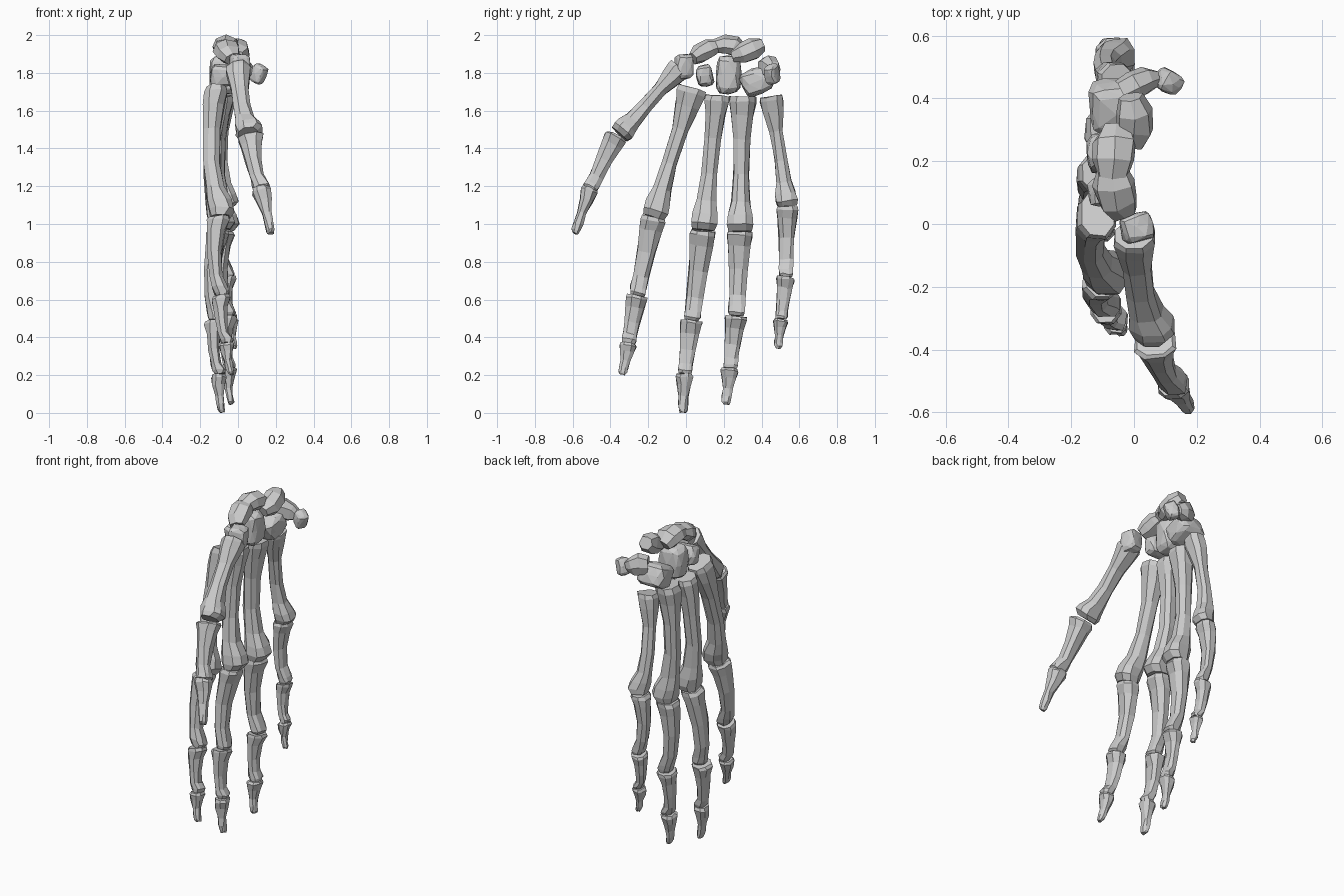
import bpy, bmesh, math, random
from mathutils import Vector, Euler

if "Cube" in bpy.data.objects:
    bpy.data.objects.remove(bpy.data.objects["Cube"])

random.seed(4)
X = Vector((1, 0, 0))


def finish(name, bm):
    bmesh.ops.recalc_face_normals(bm, faces=bm.faces)
    me = bpy.data.meshes.new(name)
    bm.to_mesh(me)
    bm.free()
    ob = bpy.data.objects.new(name, me)
    bpy.context.collection.objects.link(ob)
    return ob


def loft(name, rings, sides=8):
    """rings: (centre, width axis, depth axis, width, depth, palm groove)"""
    bm = bmesh.new()
    loops = []
    for c, u, v, w, d, groove in rings:
        loop = []
        for k in range(sides):
            a = math.tau * (k + 0.5) / sides
            cu, sv = math.cos(a), math.sin(a)
            # slightly boxy section, full width at the corners
            pu = math.copysign(abs(cu) ** 0.85, cu) * w * .535
            pv = math.copysign(abs(sv) ** 0.85, sv) * d * .535
            if sv > 0.8:
                pv -= groove * d
            p = c + u * pu + v * pv
            p += Vector([random.uniform(-.004, .004) for _ in range(3)])
            loop.append(bm.verts.new(p))
        loops.append(loop)
    for a, b in zip(loops, loops[1:]):
        for k in range(sides):
            n = (k + 1) % sides
            bm.faces.new((a[k], a[n], b[n], b[k]))
    bm.faces.new(loops[0][::-1])
    bm.faces.new(loops[-1])
    return finish(name, bm)


# Profiles: t along bone, width, depth, palm-side shift, groove
METACARPAL = [
    (0, .13, .11, 0, 0), (.04, .135, .125, 0, 0), (.14, .112, .11, 0, 0),
    (.32, .085, .09, 0, 0), (.58, .08, .085, 0, 0), (.78, .098, .10, .006, 0),
    (.88, .128, .14, .02, .06), (.95, .135, .145, .024, .06), (1, .118, .10, .006, 0)]
PROXIMAL = [
    (.01, .125, .10, 0, 0), (.05, .133, .12, 0, 0), (.17, .122, .098, 0, 0),
    (.45, .098, .078, 0, 0), (.75, .086, .068, 0, .05), (.89, .088, .088, .012, .12),
    (.96, .085, .094, .016, .15), (.995, .073, .07, .008, .1)]
MIDDLE = [
    (.01, .111, .09, 0, 0), (.06, .113, .102, 0, 0), (.25, .098, .074, 0, 0),
    (.55, .082, .058, 0, 0), (.8, .072, .056, 0, .05), (.93, .076, .076, .01, .12),
    (.995, .064, .058, .006, .1)]
DISTAL = [
    (0, .08, .065, 0, 0), (.08, .092, .08, 0, 0), (.28, .074, .064, 0, 0),
    (.55, .05, .042, 0, 0), (.78, .052, .038, 0, 0), (.93, .046, .034, 0, 0),
    (1, .03, .024, 0, 0)]


def bone(name, p0, p1, profile, scale=1.0, bow=0.0, base=1.0, depth=1.0):
    p0, p1 = Vector(p0), Vector(p1)
    axis = (p1 - p0).normalized()
    u = axis.cross(X).normalized()
    v = u.cross(axis).normalized()
    if v.x < 0:
        v = -v
    rings = []
    for t, w, d, shift, groove in profile:
        c = p0.lerp(p1, t) + v * (shift * scale - bow * 4 * t * (1 - t))
        k = scale * (base if t < .2 else 1)
        rings.append((c, u, v, w * k, d * scale * depth, groove))
    return loft(name, rings)


# Joint points from wrist to tip, scale, metacarpal base width factor
FINGERS = {
    "index": ([(-.115, .035, 1.72), (-.10, -.172, 1.038), (-.09, -.26, .618),
               (-.057, -.306, .368), (-.035, -.336, .205)], .98, 1.15),
    "middle": ([(-.11, .165, 1.68), (-.10, .092, .968), (-.125, .03, .49),
                (-.10, -.007, .205), (-.085, -.018, .001)], 1.0, .92),
    "ring": ([(-.085, .30, 1.675), (-.075, .286, .962), (-.055, .267, .513),
              (-.045, .233, .237), (-.036, .212, .045)], 1.0, 1.05),
    "little": ([(-.055, .45, 1.675), (-.065, .538, 1.095), (-.052, .529, .72),
                (-.032, .503, .495), (-.018, .487, .342)], .84, 1.1),
}
PARTS = [("metacarpal", METACARPAL, .034), ("proximal_phalanx", PROXIMAL, .03),
         ("middle_phalanx", MIDDLE, .016), ("distal_phalanx", DISTAL, .008)]
for finger, (joints, scale, base) in FINGERS.items():
    for i, (part, prof, bow) in enumerate(PARTS):
        bone(f"{finger}_{part}", joints[i], joints[i + 1], prof, scale, bow,
             base if i == 0 else 1.0)

# Thumb
bone("thumb_metacarpal", (0, -.035, 1.825), (.048, -.352, 1.475), METACARPAL, .9, .006, 1, 1.15)
bone("thumb_proximal_phalanx", (.065, -.368, 1.468), (.125, -.513, 1.18), PROXIMAL, .88, .01, 1, 1.25)
bone("thumb_distal_phalanx", (.12, -.508, 1.19), (.172, -.588, .95), DISTAL, .95, -.004, 1, 1.3)


def carpal(name, centre, size, rot=(0, 0, 0)):
    """faceted, boxy pebble"""
    bm = bmesh.new()
    bmesh.ops.create_icosphere(bm, subdivisions=2, radius=1)
    r = Euler([math.radians(a) for a in rot]).to_matrix()
    for vert in bm.verts:
        k = random.uniform(.96, 1.1)
        p = Vector([math.copysign(abs(q) ** .55, q) * s / 2 * k
                    for q, s in zip(vert.co, size)])
        vert.co = r @ p + Vector(centre)
    bmesh.ops.dissolve_limit(bm, angle_limit=math.radians(14),
                             verts=bm.verts, edges=bm.edges)
    return finish(name, bm)


def path_bone(name, pts):
    """loft through (x, y, z, across, depth) points"""
    cs = [Vector(p[:3]) for p in pts]
    rings = []
    for i, p in enumerate(pts):
        axis = (cs[min(i + 1, len(cs) - 1)] - cs[max(i - 1, 0)]).normalized()
        ref = Vector((0, 0, 1)) if abs(axis.x) > .7 else X
        u = axis.cross(ref).normalized()
        rings.append((cs[i], u, u.cross(axis).normalized(), p[3], p[4], 0))
    return loft(name, rings, 7)


# Wrist bones
carpal("trapezium", (.01, -.01, 1.835), (.105, .095, .13), (0, 0, 15))
carpal("trapezoid", (-.08, .10, 1.785), (.13, .088, .115), (10, 0, 0))
carpal("capitate", (-.075, .225, 1.79), (.15, .13, .2))
carpal("hamate", (-.055, .375, 1.755), (.17, .17, .135), (22, 0, 0))
path_bone("scaphoid", [(-.03, .035, 1.875, .06, .08), (-.05, .07, 1.90, .095, .12),
                       (-.065, .125, 1.93, .095, .13), (-.07, .175, 1.945, .06, .09)])
path_bone("lunate", [(-.07, .15, 1.94, .07, .09), (-.065, .205, 1.95, .095, .13),
                     (-.06, .26, 1.94, .10, .13), (-.055, .305, 1.91, .07, .09)])
path_bone("triquetrum", [(-.01, .25, 1.89, .06, .07), (0, .30, 1.905, .10, .11),
                         (0, .36, 1.93, .115, .11), (-.01, .405, 1.95, .07, .07)])
# Hook-side bones on the palm
path_bone("hamate_hook", [(-.04, .42, 1.83, .08, .10), (0, .44, 1.83, .09, .12),
                          (.04, .46, 1.815, .08, .10), (.07, .465, 1.805, .05, .06)])
carpal("pisiform", (.108, .455, 1.795), (.08, .07, .10), (0, 20, -30))
